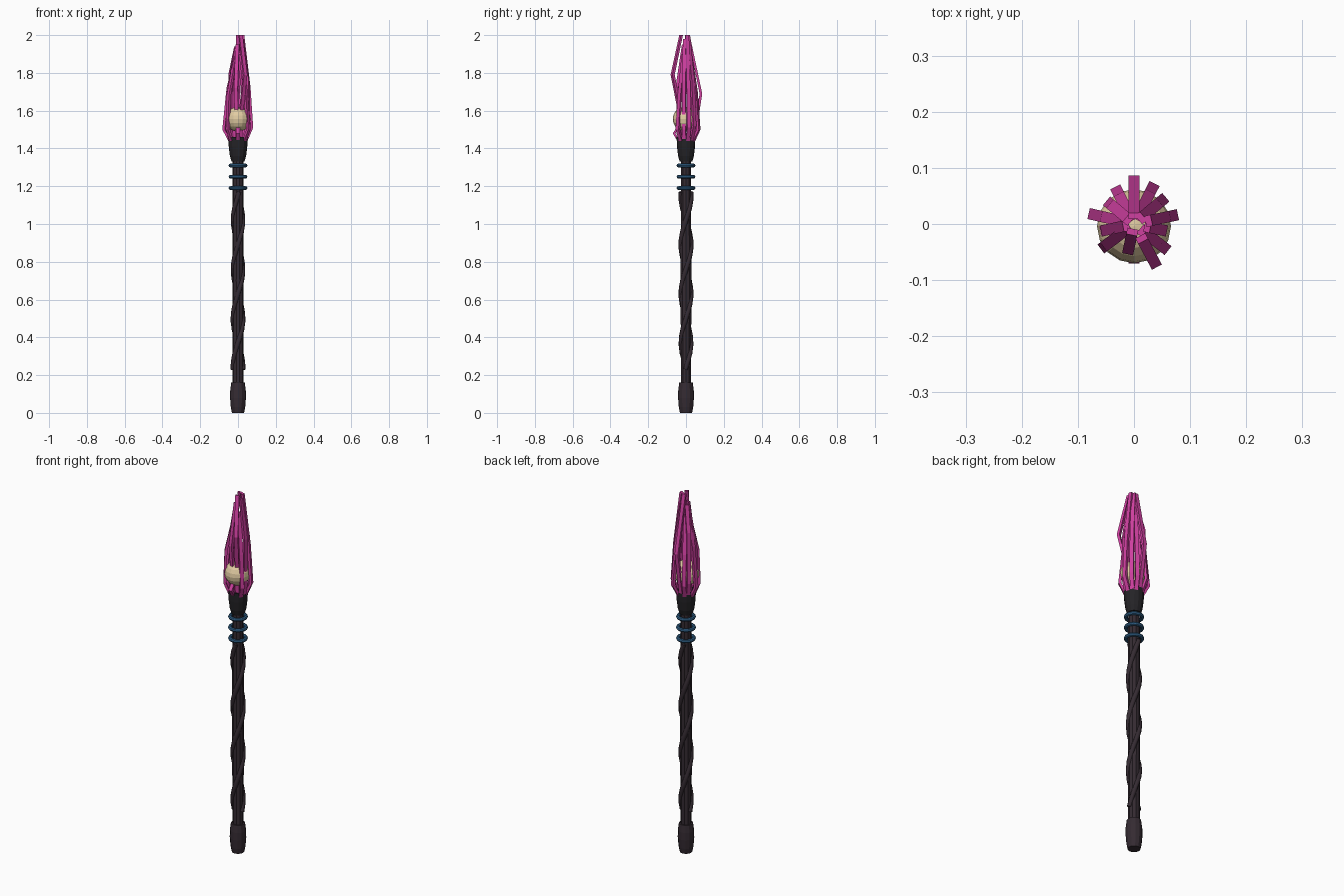
import bpy, bmesh, math
from math import sin, cos, pi, radians

if "Cube" in bpy.data.objects:
    bpy.data.objects.remove(bpy.data.objects["Cube"])


def material(name, rgb):
    m = bpy.data.materials.new(name)
    m.diffuse_color = (*rgb, 1)
    m.use_nodes = True
    m.node_tree.nodes["Principled BSDF"].inputs["Base Color"].default_value = m.diffuse_color
    return m


WOOD = material("dark_wood", (0.035, 0.024, 0.032))
CAP = material("black_metal", (0.018, 0.017, 0.02))
BLUE = material("blue_metal", (0.03, 0.12, 0.25))
PINK = material("pink_crystal", (0.62, 0.05, 0.35))
TAN = material("pale_orb", (0.75, 0.6, 0.36))


def finish(name, bm, mat):
    bmesh.ops.recalc_face_normals(bm, faces=bm.faces)
    me = bpy.data.meshes.new(name)
    bm.to_mesh(me)
    bm.free()
    me.materials.append(mat)
    ob = bpy.data.objects.new(name, me)
    bpy.context.collection.objects.link(ob)
    return ob


def loft(name, rings, mat):
    """Skin a list of equal-length point rings and cap both ends."""
    bm = bmesh.new()
    vs = [[bm.verts.new(p) for p in ring] for ring in rings]
    n = len(vs[0])
    for a, b in zip(vs, vs[1:]):
        for i in range(n):
            j = (i + 1) % n
            bm.faces.new((a[i], a[j], b[j], b[i]))
    bm.faces.new(vs[0][::-1])
    bm.faces.new(vs[-1])
    return finish(name, bm, mat)


def lathe(name, profile, sides, mat):
    rings = [[(r * cos(2 * pi * i / sides), r * sin(2 * pi * i / sides), z)
              for i in range(sides)] for r, z in profile]
    return loft(name, rings, mat)


def ribbon(name, angle, path, width=0.02, thick=0.014):
    """Flat crystal blade following (radius, z) points in one radial plane."""
    a = radians(angle)
    rings = []
    for k, (r, z) in enumerate(path):
        t = thick * (0.8 if k == len(path) - 1 else 1)
        ring = []
        for dr, s in ((0, -1), (0, 1), (-t, 1), (-t, -1)):
            q, w = r + dr, s * width / 2
            ring.append((q * cos(a) - w * sin(a), q * sin(a) + w * cos(a), z))
        rings.append(ring)
    return loft(name, rings, PINK)


# Shaft, pommel and head cup
lathe("shaft", [(0.028, 0.1), (0.03, 0.7), (0.028, 1.36)], 10, WOOD)
lathe("pommel", [(0.032, 0), (0.038, 0.03), (0.042, 0.08), (0.041, 0.12), (0.036, 0.16)], 12, WOOD)
lathe("head_cup", [(0.034, 1.33), (0.043, 1.36), (0.049, 1.41), (0.051, 1.46), (0.04, 1.46),
                   (0.036, 1.43)], 14, CAP)

# Two strands twisting round the shaft
for s in range(2):
    cu = bpy.data.curves.new("twisted_strand", "CURVE")
    cu.dimensions = "3D"
    cu.bevel_depth = 0.013
    cu.bevel_resolution = 1
    cu.use_fill_caps = True
    sp = cu.splines.new("POLY")
    n = 22
    sp.points.add(n)
    for i in range(n + 1):
        z = 0.23 + 0.94 * i / n
        a = 2 * pi * (z - 0.24) / 0.52 + pi * s
        sp.points[i].co = (0.027 * cos(a), 0.027 * sin(a), z, 1)
    cu.materials.append(WOOD)
    bpy.context.collection.objects.link(bpy.data.objects.new(f"twisted_strand_{s}", cu))

# Blue collar rings
for i, z in enumerate((1.19, 1.25, 1.31)):
    bpy.ops.mesh.primitive_torus_add(major_radius=0.04, minor_radius=0.01, major_segments=24,
                                     minor_segments=8, location=(0, 0, z))
    ob = bpy.context.object
    ob.name = f"collar_ring_{i}"
    ob.data.materials.append(BLUE)

# Orb held by the crystal blades
bpy.ops.mesh.primitive_uv_sphere_add(segments=16, ring_count=10, radius=0.066, location=(0, -0.004, 1.555))
orb = bpy.context.object
orb.name = "orb"
orb.data.materials.append(TAN)

# Crystal blades: angle, then (radius, z) path
blades = [
    (90, [(0.045, 1.43), (0.06, 1.52), (0.086, 1.69), (0.02, 2.0)]),
    (63, [(0.045, 1.43), (0.081, 1.5), (0.065, 1.7), (0.02, 1.97)]),
    (40, [(0.045, 1.43), (0.074, 1.52), (0.06, 1.76), (0.022, 2.0)]),
    (12, [(0.045, 1.43), (0.08, 1.51), (0.066, 1.72), (0.032, 2.0)]),
    (-12, [(0.045, 1.43), (0.06, 1.5), (0.06, 1.76), (0.03, 1.98)]),
    (-38, [(0.045, 1.43), (0.077, 1.5), (0.06, 1.68), (0.025, 1.9)]),
    (-62, [(0.03, 1.43), (0.04, 1.58), (0.087, 1.79), (0.035, 2.0)]),
    (-90, [(0.04, 1.43), (0.07, 1.48), (0.05, 1.51)]),
    (-102, [(0.03, 1.45), (0.045, 1.6), (0.055, 1.72), (0.02, 1.95)]),
    (-143, [(0.045, 1.43), (0.074, 1.5), (0.068, 1.68), (0.02, 1.9)]),
    (-168, [(0.045, 1.43), (0.062, 1.5), (0.06, 1.68), (0.02, 1.93)]),
    (167, [(0.045, 1.43), (0.083, 1.5), (0.06, 1.72), (0.025, 1.86)]),
    (140, [(0.045, 1.43), (0.064, 1.52), (0.056, 1.8), (0.018, 1.94)]),
    (117, [(0.045, 1.43), (0.074, 1.51), (0.06, 1.68), (0.018, 1.88)]),
]
for i, (angle, path) in enumerate(blades):
    ribbon(f"crystal_blade_{i}", angle, path)
